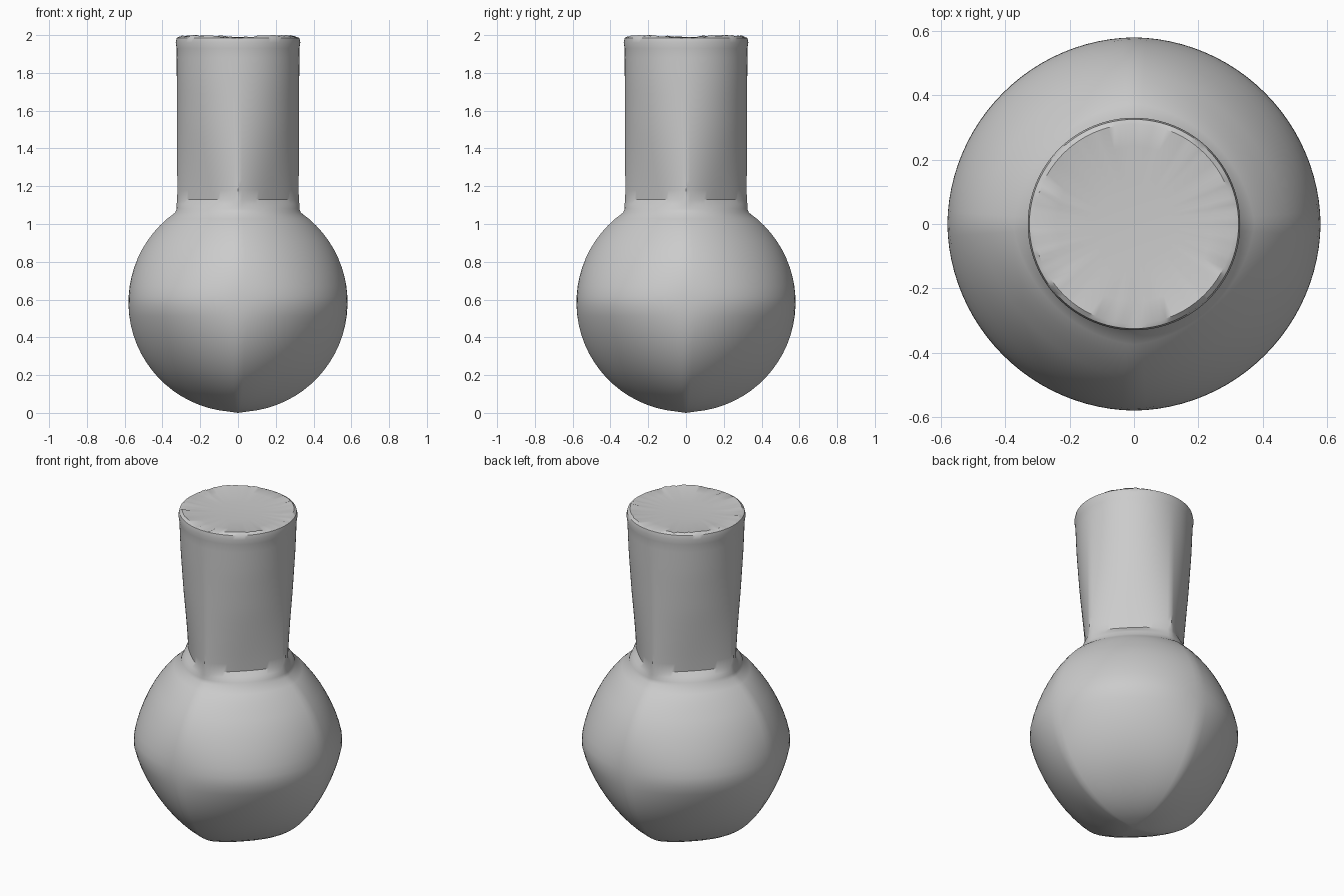
import bpy, bmesh, math, random

if "Cube" in bpy.data.objects:
    bpy.data.objects.remove(bpy.data.objects["Cube"])

random.seed(4)
SEG = 96

# profile stations: height, radius on the axes, inward sag on the diagonals
C, R = 0.585, 0.58
sag_keys = [(0.0, 0.2), (0.2, 0.12), (0.4, 0.06), (C, 0.0), (0.8, 0.05),
            (0.95, 0.07), (1.04, 0.05), (1.08, 0.04), (1.13, 0.17),
            (1.25, 0.14), (1.5, 0.07), (1.75, 0.02), (1.93, 0.0), (2.0, 0.0)]


def sag(z):
    for (z0, a), (z1, b) in zip(sag_keys, sag_keys[1:]):
        if z <= z1:
            return a + (b - a) * max(0, z - z0) / (z1 - z0)
    return 0.0


profile = []
# round body, from the bottom up to the shoulder
for i in range(1, 29):
    t = -math.pi / 2 + math.radians(145) * i / 28
    profile.append((C + R * math.sin(t), R * math.cos(t)))
# collar and neck
profile += [(1.08, 0.325), (1.105, 0.325), (1.13, 0.322)]
profile += [(1.13 + 0.8 * i / 16, 0.321 + 0.004 * i / 16) for i in range(1, 17)]
profile += [(1.96, 0.33), (1.985, 0.325)]

bm = bmesh.new()
rings = []


def add_ring(z, r, k, wave=0.0):
    ring = []
    for j in range(SEG):
        a = 2 * math.pi * j / SEG
        s = abs(math.sin(2 * a))
        rr = r * (1 - k * s)
        ring.append(bm.verts.new((rr * math.cos(a), rr * math.sin(a),
                                  z + wave * (s - 0.5) + random.uniform(-wave, wave) * 0.4)))
    rings.append(ring)


for z, r in profile:
    add_ring(z, r, sag(z))
# uneven rim and nearly flat lid
add_ring(1.992, 0.31, 0.0, 0.012)
add_ring(1.987, 0.24, 0.0)
add_ring(1.982, 0.12, 0.0)

for lo, hi in zip(rings, rings[1:]):
    for j in range(SEG):
        n = (j + 1) % SEG
        bm.faces.new((lo[j], lo[n], hi[n], hi[j]))

# close both ends
bottom = bm.verts.new((0, 0, C - R - 0.005))
top = bm.verts.new((0, 0, 1.98))
for j in range(SEG):
    n = (j + 1) % SEG
    bm.faces.new((bottom, rings[0][n], rings[0][j]))
    bm.faces.new((top, rings[-1][j], rings[-1][n]))

mesh = bpy.data.meshes.new("bottle")
bm.to_mesh(mesh)
bm.free()
bottle = bpy.data.objects.new("bottle", mesh)
bpy.context.collection.objects.link(bottle)
bpy.context.view_layer.objects.active = bottle
bottle.select_set(True)
bpy.ops.object.shade_smooth_by_angle(angle=math.radians(35))
